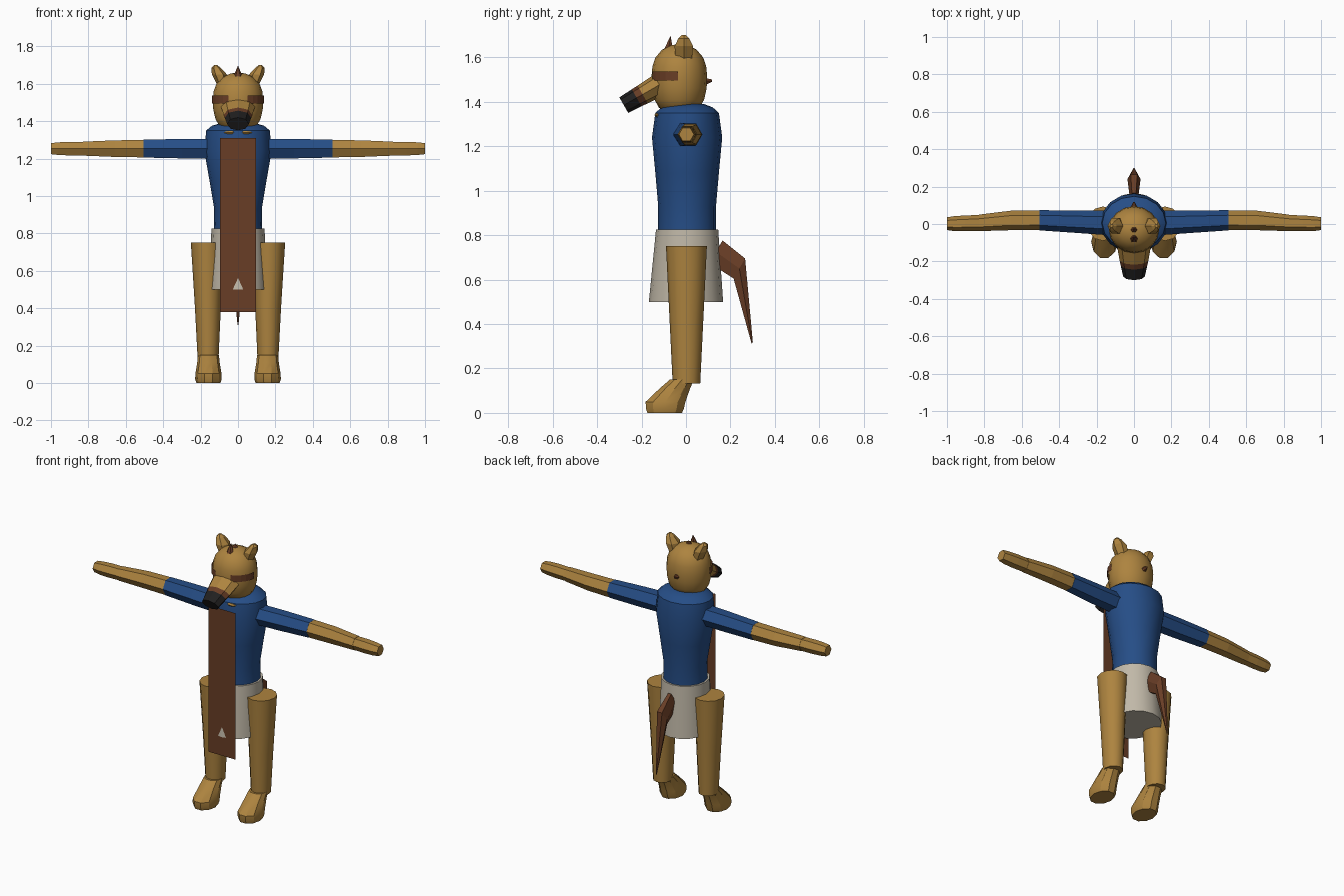
import bpy
import bmesh
from math import cos, sin, pi, radians
from mathutils import Vector

if "Cube" in bpy.data.objects:
    bpy.data.objects.remove(bpy.data.objects["Cube"], do_unlink=True)


def material(name, rgb):
    m = bpy.data.materials.new(name)
    m.use_nodes = True
    m.diffuse_color = (*rgb, 1)
    bsdf = next(n for n in m.node_tree.nodes if n.type == 'BSDF_PRINCIPLED')
    bsdf.inputs["Base Color"].default_value = (*rgb, 1)
    return m


FUR = material("ochre fur", (0.42, 0.23, 0.05))
BLUE = material("blue cloth", (0.019, 0.075, 0.24))
WHITE = material("off white cloth", (0.53, 0.48, 0.39))
BROWN = material("dark brown", (0.14, 0.047, 0.019))
BLACK = material("black", (0.015, 0.014, 0.014))

X, Y, Z = Vector((1, 0, 0)), Vector((0, 1, 0)), Vector((0, 0, 1))


def finish(bm, name, mats, smooth=None, normals=True):
    if normals:
        bmesh.ops.recalc_face_normals(bm, faces=bm.faces)
    mesh = bpy.data.meshes.new(name)
    bm.to_mesh(mesh)
    bm.free()
    for m in mats:
        mesh.materials.append(m)
    ob = bpy.data.objects.new(name, mesh)
    bpy.context.collection.objects.link(ob)
    if smooth:
        bpy.ops.object.select_all(action='DESELECT')
        ob.select_set(True)
        bpy.context.view_layer.objects.active = ob
        bpy.ops.object.shade_smooth_by_angle(angle=radians(smooth))
    return ob


def loft(name, rings, mats, sides=12, u=X, v=Y, smooth=None, bands=None):
    """Skin elliptical rings (centre, radius along u, radius along v)."""
    bm = bmesh.new()
    loops = []
    for centre, ru, rv in rings:
        c = Vector(centre)
        loops.append([bm.verts.new(c + u * ru * cos(2 * pi * i / sides) + v * rv * sin(2 * pi * i / sides))
                      for i in range(sides)])
    for k, (a, b) in enumerate(zip(loops, loops[1:])):
        for i in range(sides):
            j = (i + 1) % sides
            f = bm.faces.new((a[i], a[j], b[j], b[i]))
            f.material_index = bands[k] if bands else 0
    bm.faces.new(loops[0])
    end = bm.faces.new(loops[-1])
    end.material_index = bands[-1] if bands else 0
    return finish(bm, name, mats, smooth)


# Torso and skirt
loft("torso", [((0, 0.005, z), rx, ry) for z, rx, ry in (
    (0.81, 0.13, 0.13), (0.93, 0.127, 0.13), (1.08, 0.152, 0.143), (1.24, 0.18, 0.158),
    (1.35, 0.17, 0.143), (1.375, 0.14, 0.115), (1.39, 0.09, 0.075))],
    [BLUE], 16, smooth=40)
loft("skirt", [((0, 0, 0.5), 0.155, 0.167), ((0, 0.005, 0.825), 0.142, 0.14)], [WHITE], 16, smooth=40)

# Hanging cloth panel on the front
bm = bmesh.new()
bm.faces.new([bm.verts.new((x, -0.161, z)) for x, z in
              ((-0.095, 0.38), (0.095, 0.38), (0.095, 1.31), (-0.095, 1.31))])
finish(bm, "front_panel", [BROWN], normals=False)

# Head
HEAD_Y = -0.03
loft("head", [((0, HEAD_Y, z), r, r * 0.93) for z, r in (
    (1.355, 0.07), (1.375, 0.1), (1.41, 0.12), (1.46, 0.132), (1.51, 0.135),
    (1.56, 0.13), (1.6, 0.115), (1.635, 0.083), (1.655, 0.04), (1.658, 0.01))],
    [FUR], 16, smooth=50)

# Muzzle with brown band and black nose end
loft("muzzle", [((0, -0.11, 1.482), 0.092, 0.052), ((0, -0.195, 1.433), 0.077, 0.046),
                ((0, -0.222, 1.418), 0.071, 0.044), ((0, -0.28, 1.385), 0.058, 0.04)],
     [FUR, BROWN, BLACK], 8, v=Vector((0, -0.496, 0.868)), bands=[0, 1, 2])

# Crest spikes on the crown and back of the head
for i, y in enumerate((-0.08, -0.035)):
    loft("crest_spike_%d" % i, [((0, y, 1.635), 0.024, 0.022), ((0, y + 0.005, 1.66), 0.016, 0.014),
                                ((0, y + 0.01, 1.695 - 0.02 * i), 0.001, 0.001)], [BROWN], 6)
loft("nape_spike", [((0, 0.075, 1.49), 0.024, 0.022), ((0, 0.118, 1.495), 0.004, 0.006)],
     [BROWN], 6, v=Z)

for s, side in ((1, "left"), (-1, "right")):
    # Ear
    loft(side + "_ear", [((s * 0.08, -0.01, 1.59), 0.03, 0.042), ((s * 0.1, -0.01, 1.65), 0.04, 0.048),
                         ((s * 0.117, -0.01, 1.685), 0.025, 0.028), ((s * 0.12, -0.01, 1.70), 0.008, 0.01)],
         [FUR], 6)

    # Eye mask patch wrapped on the head
    bm = bmesh.new()
    rows = []
    for k in range(6):
        a = radians(22 + 13 * k)
        p = Vector((s * 0.139 * sin(a), HEAD_Y - 0.13 * cos(a), 0))
        rows.append([bm.verts.new(p + Z * z) for z in (1.495, 1.537)])
    for a, b in zip(rows, rows[1:]):
        bm.faces.new((a[0], b[0], b[1], a[1]) if s > 0 else (a[1], b[1], b[0], a[0]))
    finish(bm, side + "_eye_mask", [BROWN], normals=False)

    # Collar bead
    loft(side + "_collar_bead", [((s * x, -0.128, 1.34), r, r * 0.7) for x, r in
                                 ((0.015, 0.004), (0.03, 0.014), (0.055, 0.014), (0.075, 0.003))],
         [FUR], 6, u=Y, v=Z)

    # Sleeve, forearm and hand
    def limb(name, profile, mat):
        loft(name, [((s * x, y, 1.253), ry, rz) for x, y, ry, rz in profile], [mat], 6, u=Y, v=Z)

    limb(side + "_sleeve", ((0.12, 0.005, 0.066, 0.06), (0.3, 0.012, 0.06, 0.06),
                            (0.505, 0.02, 0.054, 0.055)), BLUE)
    limb(side + "_forearm", ((0.5, 0.02, 0.053, 0.054), (0.66, 0.019, 0.052, 0.051),
                             (0.83, 0.006, 0.044, 0.043)), FUR)
    limb(side + "_hand", ((0.825, 0.006, 0.042, 0.041), (0.9, 0.004, 0.042, 0.042),
                          (0.96, 0.002, 0.04, 0.039), (1.0, 0.002, 0.034, 0.034)), FUR)

    # Leg and foot
    loft(side + "_leg", [((s * x, 0.002, z), rx, ry) for z, x, rx, ry in (
        (0.132, 0.16, 0.056, 0.062), (0.4, 0.161, 0.069, 0.075), (0.75, 0.166, 0.086, 0.092))],
        [FUR], 12, smooth=40)
    loft(side + "_foot", [((s * 0.158, y, z), rx, ry) for y, z, rx, ry in (
        (-0.096, 0, 0.064, 0.082), (-0.095, 0.02, 0.071, 0.09), (-0.092, 0.05, 0.07, 0.094),
        (-0.05, 0.11, 0.06, 0.072), (-0.018, 0.15, 0.056, 0.057))],
        [FUR], 10, smooth=30)

# Bent pointed tail
loft("tail", [((0, 0.135, 0.725), 0.022, 0.068), ((0, 0.24, 0.65), 0.035, 0.06),
              ((0, 0.298, 0.315), 0.003, 0.006)],
     [BROWN], 6, v=Vector((0, 0.5, 0.866)))
